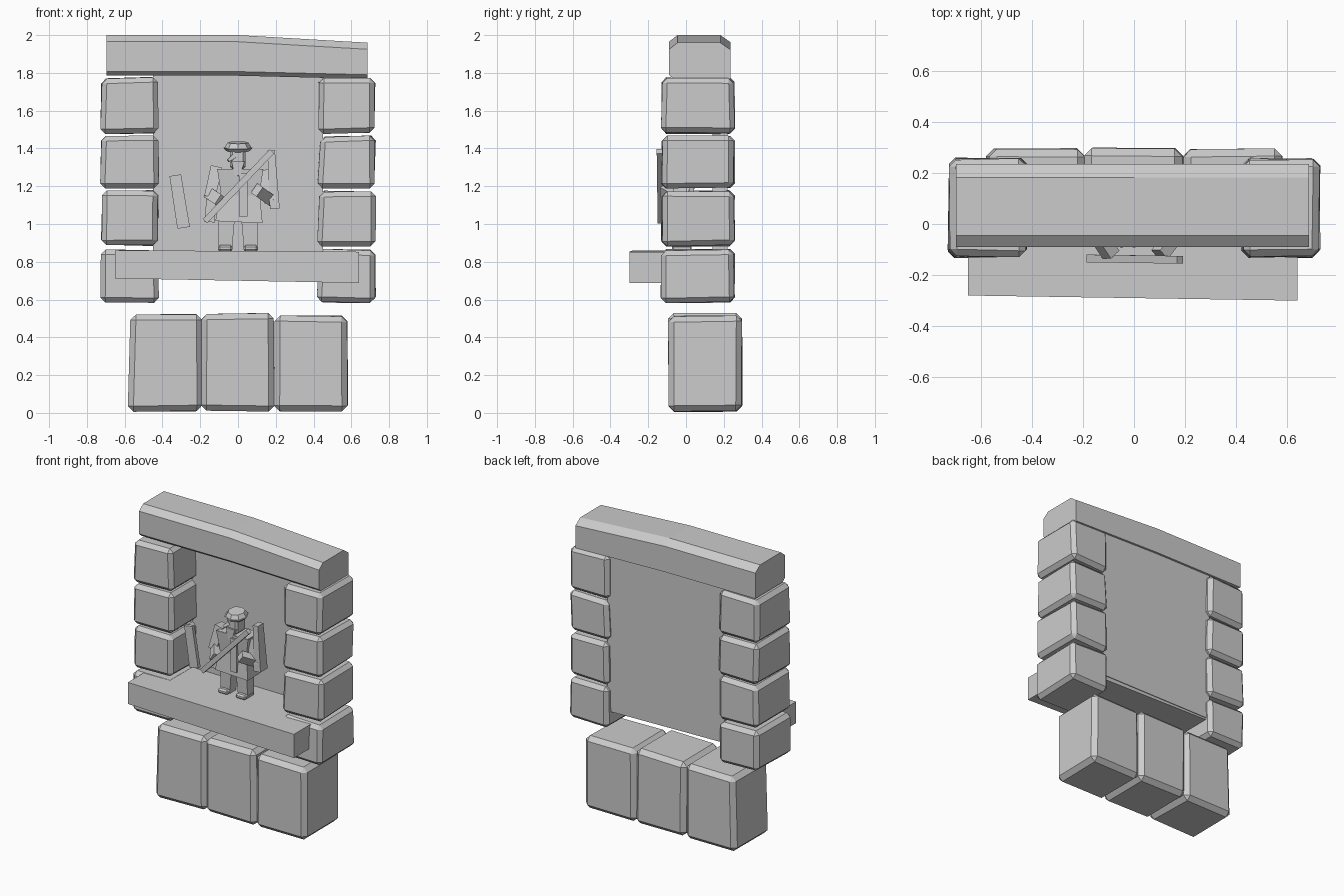
import bpy, bmesh, math, random
from mathutils import Vector, Matrix

random.seed(4)
if "Cube" in bpy.data.objects:
    bpy.data.objects.remove(bpy.data.objects["Cube"])

# One plain stone colour
stone = bpy.data.materials.new("grey_stone")
stone.use_nodes = True
stone.diffuse_color = (0.6, 0.6, 0.6, 1)
stone.node_tree.nodes["Principled BSDF"].inputs["Base Color"].default_value = (0.6, 0.6, 0.6, 1)


def finish(name, bm):
    bmesh.ops.recalc_face_normals(bm, faces=bm.faces)
    mesh = bpy.data.meshes.new(name)
    bm.to_mesh(mesh)
    bm.free()
    mesh.materials.append(stone)
    obj = bpy.data.objects.new(name, mesh)
    bpy.context.collection.objects.link(obj)
    return obj


def block(name, x, y, z, bevel=0.0, rough=0.0, shape=None):
    """Box between pairs of limits, roughened inwards, then chamfered."""
    bm = bmesh.new()
    bmesh.ops.create_cube(bm, size=1)
    for v in bm.verts:
        sign = v.co * 2
        v.co = Vector([a + (b - a) * (s + 1) / 2 for s, (a, b) in zip(sign, (x, y, z))])
        v.co -= Vector([s * random.uniform(0, rough) for s in sign])
        if shape:
            v.co += Vector(shape(*sign))
    if bevel:
        bmesh.ops.bevel(bm, geom=bm.edges[:], offset=bevel, segments=1, affect='EDGES')
    return finish(name, bm)


def limb(name, start, end, width, depth, taper=1.0):
    """Four-sided bar from start to end; taper scales the end."""
    a, b = Vector(start), Vector(end)
    axis = (b - a).normalized()
    side = axis.cross(Vector((0, 1, 0))).normalized()
    front = side.cross(axis)
    bm = bmesh.new()
    rings = []
    for p, k in ((a, 1), (b, taper)):
        rings.append([bm.verts.new(p + side * sx * width * k / 2 + front * sy * depth * k / 2)
                      for sx, sy in ((-1, -1), (1, -1), (1, 1), (-1, 1))])
    for ring in rings:
        bm.faces.new(ring)
    for i in range(4):
        j = (i + 1) % 4
        bm.faces.new((rings[0][i], rings[0][j], rings[1][j], rings[1][i]))
    return finish(name, bm)


def disc(name, centre, r1, r2, height, sides=8, tilt=0):
    bm = bmesh.new()
    bmesh.ops.create_cone(bm, cap_ends=True, segments=sides, radius1=r1, radius2=r2, depth=height,
                          matrix=Matrix.Translation(centre) @ Matrix.Rotation(tilt, 4, 'X'))
    return finish(name, bm)


# Side pillars: four chamfered stones each
courses = ((0.58, 0.87), (0.88, 1.18), (1.185, 1.47), (1.475, 1.78))
for side, label in ((-1, "right"), (1, "left")):
    for i, z in enumerate(courses):
        x = sorted((side * 0.415, side * 0.732))
        lean = 0.012 if side > 0 else 0.004
        block(f"{label}_pillar_stone_{i + 1}", x, (-0.135, 0.262), z, 0.026, 0.012,
              lambda sx, sy, sz: (lean * (sz + 1) / 2 if sx < 0 else 0, 0, 0))

# Foundation stones
for i, (x, top) in enumerate((((-0.588, -0.188), 0.525), ((-0.198, 0.196), 0.53), ((0.188, 0.585), 0.517))):
    block(f"foundation_stone_{i + 1}", x, (-0.098, 0.3), (0.005, top), 0.03, 0.008,
          lambda sx, sy, sz: (0.018 if i == 0 and sz > 0 and sx < 0 else 0, 0, 0))

# Ledge and back wall
block("ledge", (-0.65, 0.64), (-0.29, 0.215), (0.7, 0.857),
      shape=lambda sx, sy, sz: (0, -0.01 * sx if sy < 0 else 0, -0.012 * sx if sz < 0 else -0.004 * sx))
block("back_wall", (-0.45, 0.45), (0.14, 0.22), (0.72, 1.82))

# Lintel: chamfered section swept through three stations, sagging to one end
bm = bmesh.new()
sections = []
for x, low, high in ((-0.697, 1.785, 2.0), (0, 1.785, 2.0), (0.685, 1.768, 1.96)):
    ring = ((-0.065, low), (-0.09, low + 0.022), (-0.09, high - 0.035), (-0.045, high),
            (0.182, high), (0.235, high - 0.037), (0.235, low))
    sections.append([bm.verts.new((x, y, z)) for y, z in ring])
for a, b in zip(sections, sections[1:]):
    for i in range(len(a)):
        j = (i + 1) % len(a)
        bm.faces.new((a[i], a[j], b[j], b[i]))
bm.faces.new(sections[0])
bm.faces.new(sections[-1])
finish("lintel", bm)

# Figure: legs and boots
for side, label in ((-1, "right"), (1, "left")):
    limb(f"{label}_leg", (side * 0.06, -0.01, 1.03), (side * 0.068, -0.01, 0.86), 0.085, 0.08, 0.85)
    block(f"{label}_boot", (side * 0.068 - 0.038, side * 0.068 + 0.038), (-0.075, 0.03),
          (0.855, 0.888), 0.01)

# Figure: coat, chest, collar and front flap
limb("coat", (0.005, -0.015, 1.01), (0.012, -0.015, 1.17), 0.25, 0.13, 0.82)
limb("chest", (0.012, -0.015, 1.15), (0.012, -0.015, 1.29), 0.2, 0.11, 1.22)
block("collar", (-0.1, 0.13), (-0.08, 0.05), (1.27, 1.292))
block("coat_flap", (0.005, 0.05), (-0.09, -0.07), (1.04, 1.27))

# Figure: head, nose, beard and cap
block("head", (-0.042, 0.04), (-0.07, 0.035), (1.29, 1.4), 0.014)
limb("nose", (-0.02, -0.065, 1.36), (-0.052, -0.085, 1.335), 0.025, 0.025, 0.6)
limb("beard", (0.0, -0.065, 1.33), (-0.005, -0.075, 1.255), 0.07, 0.04, 0.4)
disc("cap_brim", (0, -0.015, 1.395), 0.062, 0.078, 0.018, tilt=0.12)
disc("cap_crown", (0, -0.015, 1.417), 0.072, 0.055, 0.028, tilt=0.12)

# Figure: arms and hands
limb("right_upper_arm", (-0.115, -0.01, 1.3), (-0.15, -0.03, 1.14), 0.06, 0.08)
limb("right_forearm", (-0.15, -0.03, 1.16), (-0.09, -0.12, 1.12), 0.06, 0.05)
limb("right_sleeve", (-0.14, -0.02, 1.16), (-0.15, -0.02, 1.01), 0.05, 0.07, 1.1)
limb("left_upper_arm", (0.135, -0.01, 1.28), (0.17, -0.03, 1.12), 0.06, 0.08)
limb("left_forearm", (0.17, -0.03, 1.13), (0.1, -0.12, 1.18), 0.06, 0.05)
limb("left_sleeve", (0.175, -0.03, 1.39), (0.195, -0.03, 1.08), 0.04, 0.06, 1.3)

# Staff held across the body, and a loose board beside it
limb("staff", (-0.175, -0.135, 1.015), (0.18, -0.14, 1.385), 0.032, 0.03)
limb("loose_board", (-0.332, -0.06, 1.258), (-0.288, -0.06, 0.98), 0.062, 0.025, 1.08)
